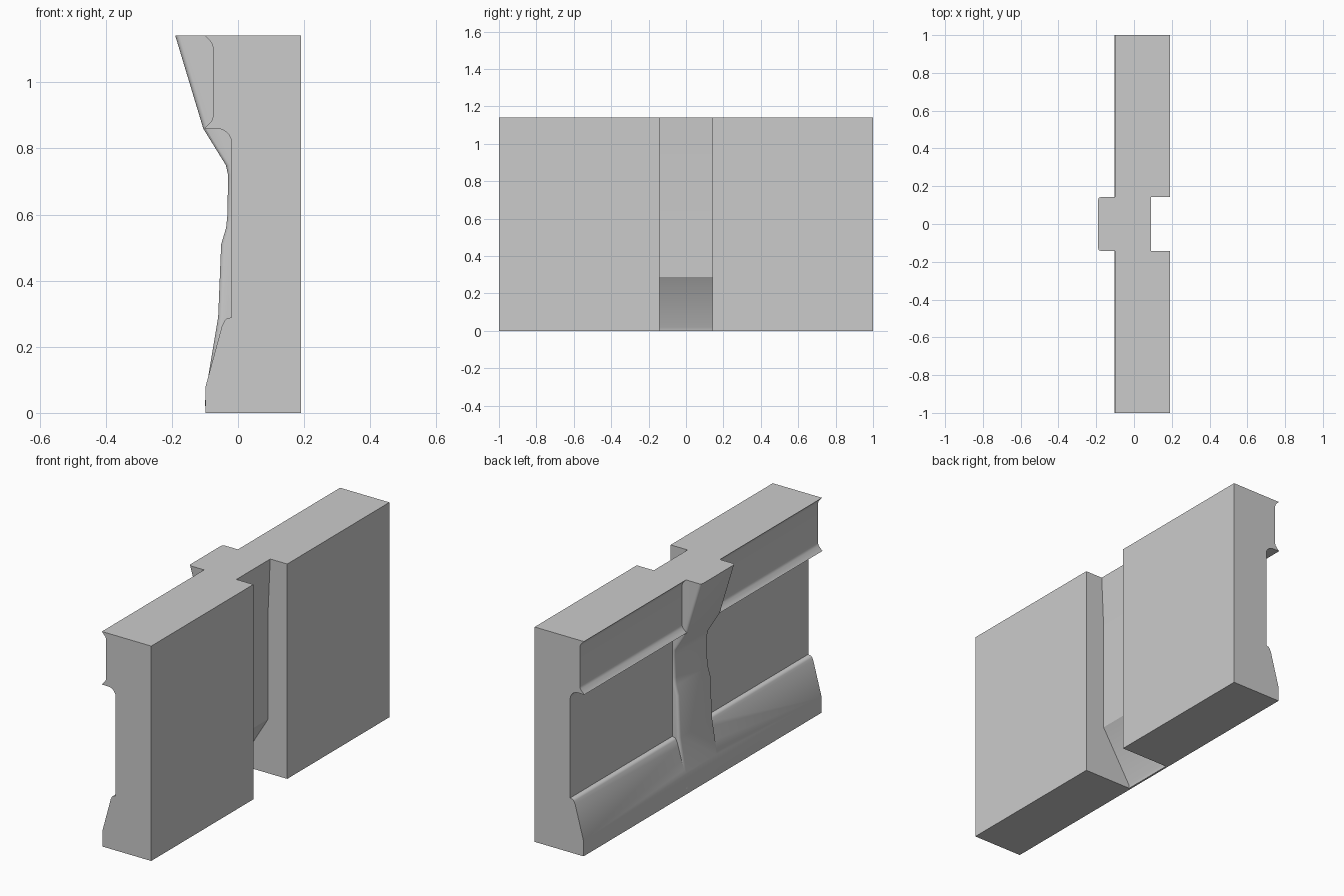
import bpy, bmesh
from math import sin, cos, radians

if "Cube" in bpy.data.objects:
    bpy.data.objects.remove(bpy.data.objects["Cube"])

H = 1.142


def prism(name, layers):
    """Solid lofted through (y, [(x, z), ...]) profile layers."""
    bm = bmesh.new()
    rings = [[bm.verts.new((x, y, z)) for x, z in pts] for y, pts in layers]
    n = len(rings[0])
    for a, b in zip(rings, rings[1:]):
        for i in range(n):
            j = (i + 1) % n
            bm.faces.new((a[i], a[j], b[j], b[i]))
    bm.faces.new(rings[0][::-1])
    bm.faces.new(rings[-1])
    bmesh.ops.recalc_face_normals(bm, faces=bm.faces)
    me = bpy.data.meshes.new(name)
    bm.to_mesh(me)
    bm.free()
    ob = bpy.data.objects.new(name, me)
    bpy.context.collection.objects.link(ob)
    return ob


def arc(cx, cz, rx, rz, a0, a1, n=8):
    return [(cx + rx * cos(radians(a0 + (a1 - a0) * i / n)),
             cz + rz * sin(radians(a0 + (a1 - a0) * i / n))) for i in range(n + 1)]


def combine(target, other, operation):
    mod = target.modifiers.new(operation.lower(), 'BOOLEAN')
    mod.operation = operation
    mod.solver = 'EXACT'
    mod.object = other
    bpy.context.view_layer.objects.active = target
    bpy.ops.object.modifier_apply(modifier=mod.name)
    bpy.data.objects.remove(other)


# Moulded wall panel: base slope, recessed field with cove, cornice band
wall_profile = [(0.19, 0), (-0.098, 0), (-0.098, 0.08), (-0.048, 0.265)]
wall_profile += arc(-0.027, 0.265, 0.018, 0.022, 165, 90, 4)
wall_profile += [(-0.019, 0.289)]
wall_profile += arc(-0.064, 0.815, 0.045, 0.045, 0, 90)
wall_profile += [(-0.102, 0.86), (-0.08, 0.883), (-0.076, 0.895),
                 (-0.076, 1.108), (-0.08, 1.12), (-0.1, H), (0.19, H)]
wall = prism("wall_panel", [(-1, wall_profile), (1, wall_profile)])

# Central bracket with rounded front corners
front = [(-0.097, 0), (-0.1, 0.03), (-0.095, 0.08), (-0.06, 0.29), (-0.051, 0.51),
         (-0.036, 0.56), (-0.032, 0.6), (-0.03, 0.72), (-0.037, 0.75),
         (-0.105, 0.86), (-0.19, H)]
R, HALF = 0.014, 0.142


def bracket_layer(y, inset):
    return y, [(x + inset, z) for x, z in front] + [(0.05, H), (0.05, 0)]


steps = [(HALF - R + R * sin(radians(a)), R - R * cos(radians(a))) for a in (0, 30, 60, 90)]
layers = [bracket_layer(-y, i) for y, i in reversed(steps)]
layers += [bracket_layer(y, i) for y, i in steps]
combine(wall, prism("bracket", layers), 'UNION')

# Vertical channel in the back, sloping out to a thin foot
channel = [(0.3, -0.1), (-0.088, -0.1), (-0.088, 0.0), (-0.085, 0.02), (0.078, 0.288),
           (0.078, 0.87), (0.09, H), (0.09, H + 0.1), (0.3, H + 0.1)]
combine(wall, prism("channel_cutter", [(-HALF, channel), (HALF, channel)]), 'DIFFERENCE')

bpy.ops.object.select_all(action='DESELECT')
wall.select_set(True)
bpy.context.view_layer.objects.active = wall
bpy.ops.object.shade_smooth_by_angle(angle=radians(31))
